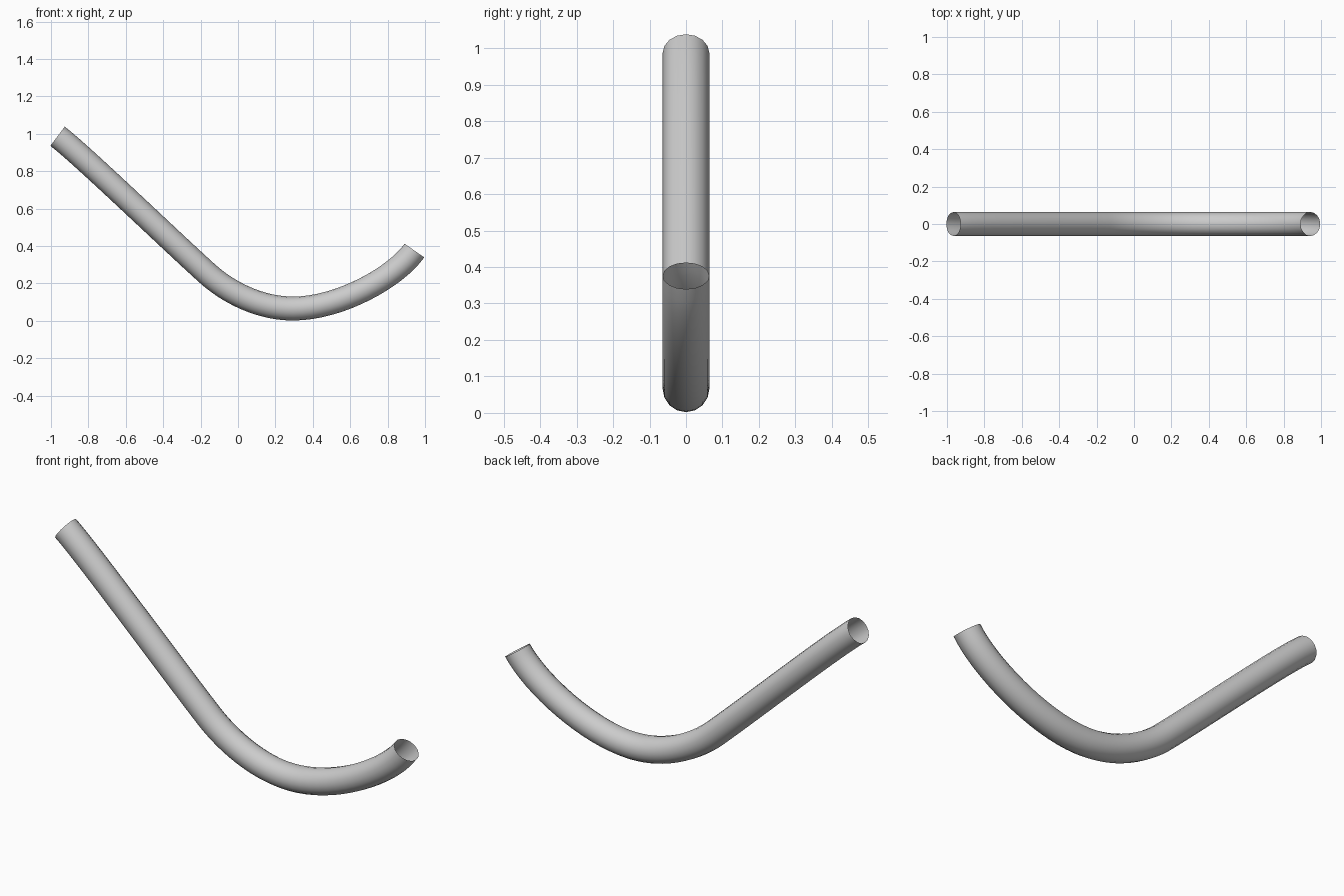
import bpy
from mathutils import Vector

if "Cube" in bpy.data.objects:
    bpy.data.objects.remove(bpy.data.objects["Cube"])

# Centre line in the xz plane: point, tangent direction, left and right handle lengths
PATH = [
    ((-0.965, 0.987), (0.80, -0.60), 0.15, 0.15),
    ((-0.165, 0.254), (0.74, -0.67), 0.30, 0.15),
    ((0.295, 0.066), (1.0, 0.0), 0.18, 0.25),
    ((0.943, 0.376), (0.57, 0.82), 0.17, 0.17),
]

# Open tube swept along the centre line
data = bpy.data.curves.new("bent_tube", "CURVE")
data.dimensions = "3D"
data.resolution_u = 16
data.bevel_depth = 0.064
data.bevel_resolution = 6
data.use_fill_caps = False
spline = data.splines.new("BEZIER")
spline.bezier_points.add(len(PATH) - 1)
for bp, ((x, z), (tx, tz), left, right) in zip(spline.bezier_points, PATH):
    p, t = Vector((x, 0, z)), Vector((tx, 0, tz)).normalized()
    bp.handle_left_type = bp.handle_right_type = "FREE"
    bp.co, bp.handle_left, bp.handle_right = p, p - t * left, p + t * right

tube = bpy.data.objects.new("bent_tube", data)
bpy.context.collection.objects.link(tube)
bpy.context.view_layer.objects.active = tube
tube.select_set(True)
bpy.ops.object.convert(target="MESH")
bpy.ops.object.shade_smooth_by_angle()
